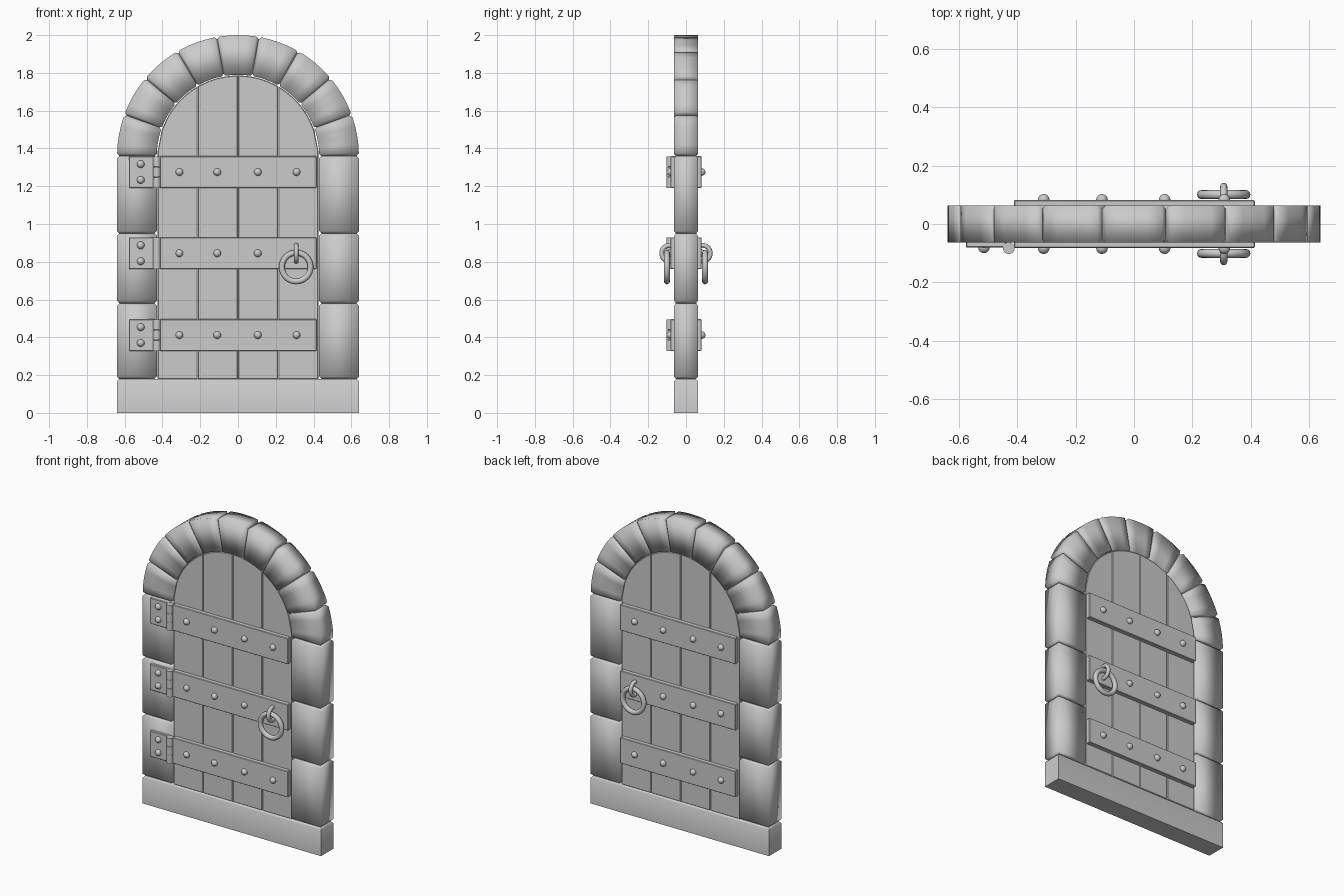
import bpy, bmesh
from math import sin, cos, pi, radians, sqrt

if "Cube" in bpy.data.objects:
    bpy.data.objects.remove(bpy.data.objects["Cube"])

R_IN, R_OUT, SPRING, HALF = 0.43, 0.64, 1.36, 0.063
CUT = 0.012  # chamfer at stone joints


def finish(name, bm, smooth=None):
    bmesh.ops.recalc_face_normals(bm, faces=bm.faces[:])
    me = bpy.data.meshes.new(name)
    bm.to_mesh(me)
    bm.free()
    ob = bpy.data.objects.new(name, me)
    bpy.context.collection.objects.link(ob)
    if smooth is not None:
        bpy.ops.object.select_all(action='DESELECT')
        ob.select_set(True)
        bpy.context.view_layer.objects.active = ob
        if smooth >= 180:
            bpy.ops.object.shade_smooth()
        else:
            bpy.ops.object.shade_smooth_by_angle(angle=radians(smooth))
    return ob


def loft(name, rings, smooth):
    """Skin a list of four-cornered rings and cap both ends."""
    bm = bmesh.new()
    vs = [[bm.verts.new(p) for p in ring] for ring in rings]
    for a, b in zip(vs, vs[1:]):
        for i in range(4):
            j = (i + 1) % 4
            bm.faces.new((a[i], a[j], b[j], b[i]))
    bm.faces.new(vs[0])
    bm.faces.new(vs[-1])
    return finish(name, bm, smooth)


def section(inset, lo=R_IN, hi=R_OUT):
    a, b, h = lo + inset, hi - inset, HALF - inset
    return [(a, -h), (b, -h), (b, h), (a, h)]


def box(name, x0, x1, y0, y1, z0, z1, bevel=0.003):
    bm = bmesh.new()
    bmesh.ops.create_cube(bm, size=1)
    for v in bm.verts:
        v.co = ((x0 + x1) / 2 + v.co.x * (x1 - x0), (y0 + y1) / 2 + v.co.y * (y1 - y0),
                (z0 + z1) / 2 + v.co.z * (z1 - z0))
    bmesh.ops.bevel(bm, geom=bm.edges[:], offset=bevel, segments=1, affect='EDGES')
    return finish(name, bm)


def stud(name, x, y, z):
    bpy.ops.mesh.primitive_uv_sphere_add(segments=16, ring_count=10, radius=0.02, location=(x, y, z))
    bpy.context.object.name = name
    bpy.ops.object.shade_smooth()


def torus(name, loc, rot, major, minor):
    bpy.ops.mesh.primitive_torus_add(location=loc, rotation=rot, major_radius=major, minor_radius=minor,
                                     major_segments=32, minor_segments=12)
    bpy.context.object.name = name
    bpy.ops.object.shade_smooth()


# threshold slab
loft("threshold", [[(x, y, z) for x, y in section(i, -R_OUT, R_OUT)]
                   for z, i in ((0, 0), (0.18 - CUT, 0), (0.18, CUT))], 60)

# jamb stones
levels = (0.18, 0.58, 0.95, SPRING)
for side in (-1, 1):
    for z0, z1 in zip(levels, levels[1:]):
        steps = ((z0, CUT), (z0 + CUT, 0), (z1 - CUT, 0), (z1, CUT))
        loft("jamb_stone", [[(side * r, y, z) for r, y in section(i)] for z, i in steps], 180)

# arch stones
for k in range(9):
    a0, a1 = k * pi / 9, (k + 1) * pi / 9
    d = CUT / 0.54
    steps = [(a0, CUT)] + [(a0 + d + (a1 - a0 - 2 * d) * t / 4, 0) for t in range(5)] + [(a1, CUT)]
    loft("arch_stone", [[(r * cos(a), y, SPRING + r * sin(a)) for r, y in section(i)]
                        for a, i in steps], 180)

# door planks with an arched top
DOOR, W = 0.426, 0.213
for k in range(4):
    x0, x1 = -DOOR + k * W + 0.001, -DOOR + (k + 1) * W - 0.001
    tops = [x1 + (x0 - x1) * t / 10 for t in range(11)]
    pts = [(x0, 0.178), (x1, 0.178)]
    pts += [(x, SPRING + sqrt(max(0, DOOR ** 2 - x * x))) for x in tops]
    bm = bmesh.new()
    f = bm.faces.new([bm.verts.new((x, -0.055, z)) for x, z in pts])
    ext = bmesh.ops.extrude_face_region(bm, geom=[f])
    for v in ext["geom"]:
        if isinstance(v, bmesh.types.BMVert):
            v.co.y = 0.055
    rims = [e for e in bm.edges if abs(e.verts[0].co.y - e.verts[1].co.y) < 1e-6]
    bmesh.ops.bevel(bm, geom=rims, offset=0.004, segments=1, affect='EDGES')
    finish("door_plank", bm, 40)

# iron straps, hinges and studs
for zc in (1.275, 0.845, 0.412):
    z0, z1 = zc - 0.084, zc + 0.084
    for s in (-1, 1):
        y0, y1 = sorted((s * 0.05, s * 0.082))
        box("strap", -0.412, 0.415, y0, y1, z0, z1)
        for x in (-0.31, -0.11, 0.105, 0.31):
            if not (zc == 0.845 and x == 0.31):
                stud("strap_stud", x, s * 0.083, zc)
    box("hinge_leaf", -0.577, -0.44, -0.08, -0.055, z0, z1)
    for dz in (-0.042, 0.042):
        stud("hinge_stud", -0.515, -0.08, zc + dz)
    for n in range(3):
        bpy.ops.mesh.primitive_cylinder_add(vertices=20, radius=0.02, depth=0.0545,
                                            location=(-0.43, -0.083, zc + (n - 1) * 0.056))
        bpy.context.object.name = "hinge_knuckle"
        bpy.ops.object.shade_smooth_by_angle()

# ring pulls on both faces
for s in (-1, 1):
    torus("ring_lug", (0.308, s * 0.087, 0.845), (0, pi / 2, 0), 0.042, 0.0125)
    torus("pull_ring", (0.308, s * 0.101, 0.772), (pi / 2, 0, 0), 0.076, 0.0155)
